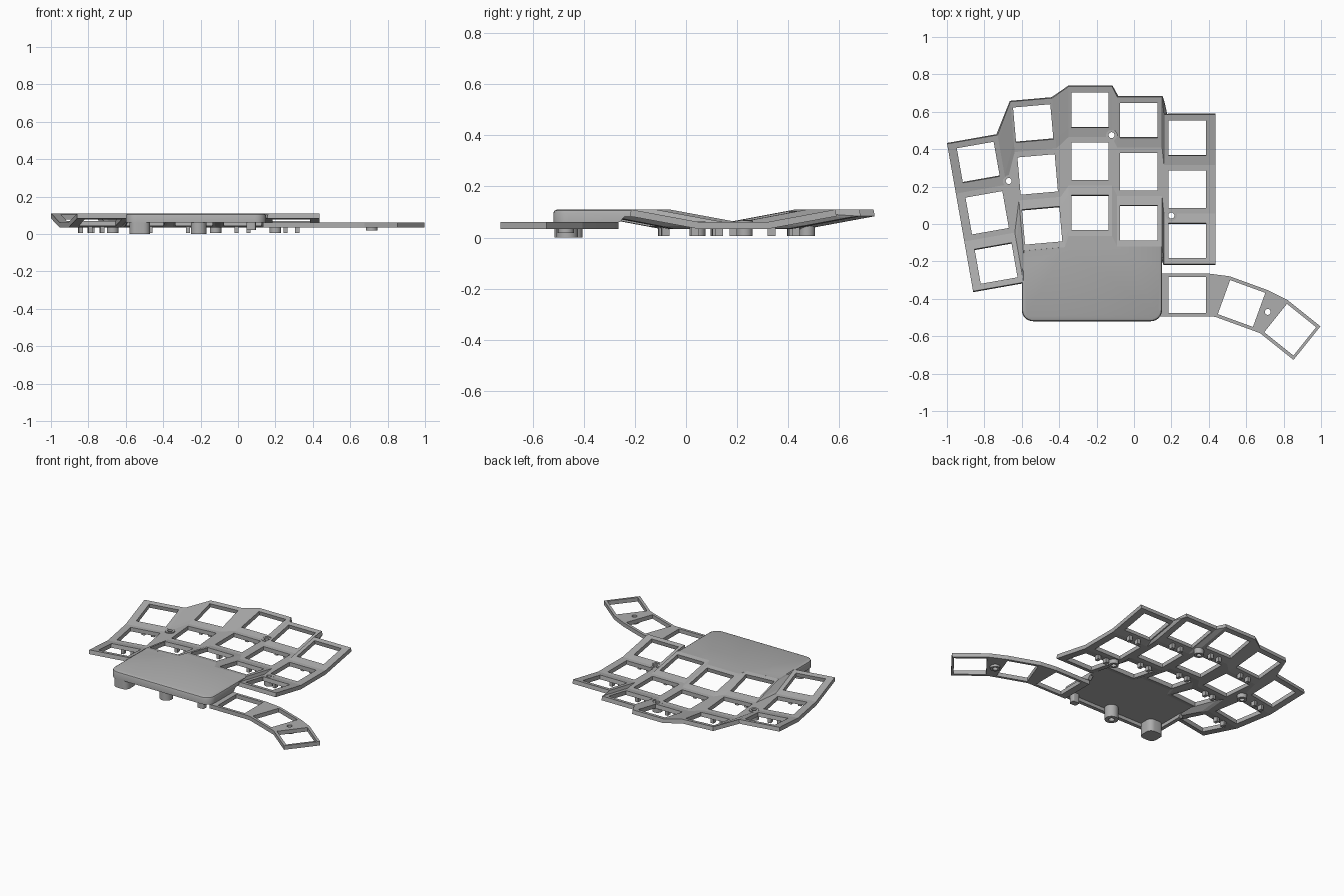
import bpy, bmesh
from math import radians, cos, sin, pi
from mathutils import Vector

if "Cube" in bpy.data.objects:
    bpy.data.objects.remove(bpy.data.objects["Cube"])

grey = bpy.data.materials.new("plain grey")
grey.use_nodes = True
grey.diffuse_color = (0.42, 0.42, 0.42, 1)
grey.node_tree.nodes["Principled BSDF"].inputs["Base Color"].default_value = grey.diffuse_color

LOW, HIGH, THICK = 0.06, 0.11, 0.027


def finish(bm, name, smooth=False):
    mesh = bpy.data.meshes.new(name)
    bm.to_mesh(mesh)
    bm.free()
    mesh.materials.append(grey)
    ob = bpy.data.objects.new(name, mesh)
    bpy.context.collection.objects.link(ob)
    if smooth:
        bpy.ops.object.select_all(action="DESELECT")
        ob.select_set(True)
        bpy.context.view_layer.objects.active = ob
        bpy.ops.object.shade_smooth_by_angle(angle=radians(35))
    return ob


def place(key, u, v):
    x, y, turn = key[:3]
    a = radians(turn)
    return x + u * cos(a) - v * sin(a), y + u * sin(a) + v * cos(a)


def bowl(v):
    return LOW + (HIGH - LOW) * max(0, abs(v) - 0.13) / 0.27


def frames(name, keys, rows, open_rows, height):
    """Key frames side by side, bridged into one sheet and thickened."""
    bm = bmesh.new()
    grids = []
    for key in keys:
        us = (-key[3], -0.1, 0.1, key[4])
        grid = [[bm.verts.new((*place(key, u, v), height(v))) for v in rows] for u in us]
        for i in range(3):
            for j in range(len(rows) - 1):
                if i != 1 or j not in open_rows:
                    bm.faces.new((grid[i][j], grid[i + 1][j], grid[i + 1][j + 1], grid[i][j + 1]))
        grids.append(grid)
    for a, b in zip(grids, grids[1:]):
        for j in range(len(rows) - 1):
            bm.faces.new((a[-1][j], b[0][j], b[0][j + 1], a[-1][j + 1]))
    ob = finish(bm, name)
    solid = ob.modifiers.new("thickness", "SOLIDIFY")
    solid.thickness, solid.offset = THICK, -1
    return ob


def tube(name, x, y, outer, inner, z0, z1, n=24):
    """Upright ring; its section is turned around the axis."""
    bm = bmesh.new()
    section = ((inner, z0), (outer, z0), (outer, z1), (inner, z1))
    rings = [[bm.verts.new((x + r * cos(2 * pi * i / n), y + r * sin(2 * pi * i / n), z))
              for i in range(n)] for r, z in section]
    for k in range(4):
        a, b = rings[k], rings[(k + 1) % 4]
        for i in range(n):
            j = (i + 1) % n
            bm.faces.new((a[i], a[j], b[j], b[i]))
    bmesh.ops.recalc_face_normals(bm, faces=bm.faces)
    return finish(bm, name, True)


def box(name, key, u, v, w, d, z0, z1, round_by=0.0):
    bm = bmesh.new()
    bmesh.ops.create_cube(bm, size=1)
    for p in bm.verts:
        x, y = place(key, u + p.co.x * w, v + p.co.y * d)
        p.co = Vector((x, y, z0 if p.co.z < 0 else z1))
    if round_by:
        upright = [e for e in bm.edges if abs(e.verts[0].co.z - e.verts[1].co.z) > 0.01]
        bmesh.ops.bevel(bm, geom=upright, offset=round_by, segments=5, profile=0.5, affect="EDGES")
    return finish(bm, name, True)


# Finger columns: x, y, turn, left half width, right half width
columns = [(-0.785, 0.06, 10, 0.147, 0.127), (-0.515, 0.265, 5, 0.112, 0.112),
           (-0.235, 0.335, 0, 0.115, 0.118), (0.025, 0.28, 0, 0.115, 0.125),
           (0.285, 0.185, 0, 0.125, 0.15)]
half = (0.1, 0.13, 0.18, 0.368, 0.4)
rows = [-v for v in reversed(half)] + list(half)
finger_plate = frames("finger_plate", columns, rows, (1, 4, 7), bowl)

# Thumb arc
thumb_keys = [(0.285, -0.38, 0, 0.15, 0.115), (0.575, -0.425, -20, 0.108, 0.108),
              (0.835, -0.565, -38.7, 0.112, 0.115)]
thumb_plate = frames("thumb_plate", thumb_keys, (-0.115, -0.097, 0.097, 0.115), (1,),
                     lambda v: LOW)

# Screw bosses set into round holes
for name, plate, x, y, z0, z1 in (("outer", finger_plate, -0.67, 0.23, 0.005, 0.066),
                                  ("upper", finger_plate, -0.12, 0.475, 0.005, 0.063),
                                  ("inner", finger_plate, 0.2, 0.045, 0.005, 0.063),
                                  ("thumb", thumb_plate, 0.715, -0.47, 0.018, LOW)):
    bm = bmesh.new()
    bmesh.ops.create_cone(bm, cap_ends=True, segments=24, radius1=0.029, radius2=0.029, depth=0.3)
    bmesh.ops.translate(bm, verts=bm.verts, vec=(x, y, 0.05))
    cutter = finish(bm, name + "_hole_cutter")
    cutter.hide_render = True
    cutter.hide_viewport = True
    cut = plate.modifiers.new(name, "BOOLEAN")
    cut.operation, cut.solver, cut.object = "DIFFERENCE", "EXACT", cutter
    tube(name + "_screw_boss", x, y, 0.031, 0.016, z0, z1)

# Wire pegs under the bars between keys
for c, column in enumerate(columns):
    for v in (-0.15, 0.15):
        for u in (-0.032, 0.032):
            box(f"wire_peg_{c + 1}", column, u, v, 0.022, 0.03, 0.005, 0.045)


# Controller cover: a shallow lid, open underneath, joined to the columns behind
def cover_ring(bm, inset, z, z_back):
    r = 0.06 - inset
    pts = []
    for cx, start in ((-0.54, 180), (0.09, 270)):
        for k in range(7):
            a = radians(start + 15 * k)
            pts.append((cx + r * cos(a), -0.46 + r * sin(a), z))
    left, right = -0.6 + inset, 0.15 - inset
    pts += [(right, -0.26, z), (right, -0.24, z_back), (right, -0.12, z_back),
            (-0.09, -0.12, z_back), (-0.117, -0.065, z_back), (-0.35, -0.065, z_back),
            (-0.37, -0.124, z_back), (max(left, -0.59), -0.143, z_back),
            (left, -0.24, z_back), (left, -0.26, z)]
    return [bm.verts.new(p) for p in pts]


bm = bmesh.new()
under = HIGH - THICK
levels = [(0.025, under, under), (0.025, 0.06, under), (0, 0.06, under),
          (0, 0.095, 0.095), (0.004, 0.105, 0.105), (0.014, HIGH, HIGH)]
rings = [cover_ring(bm, *level) for level in levels]
for a, b in zip(rings, rings[1:]):
    for i in range(len(a)):
        j = (i + 1) % len(a)
        bm.faces.new((a[i], a[j], b[j], b[i]))
bm.faces.new(list(reversed(rings[0])))
bm.faces.new(rings[-1])
bmesh.ops.remove_doubles(bm, verts=bm.verts, dist=0.0005)
bmesh.ops.recalc_face_normals(bm, faces=bm.faces)
finish(bm, "controller_cover", True)

# Feet under the cover
origin = (0, 0, 0)
box("corner_foot", origin, -0.525, -0.46, 0.11, 0.11, 0, 0.09, 0.035)
tube("middle_foot", -0.21, -0.465, 0.042, 0.018, 0, 0.09)
box("small_foot", origin, 0.07, -0.485, 0.05, 0.04, 0.02, 0.09, 0.01)
